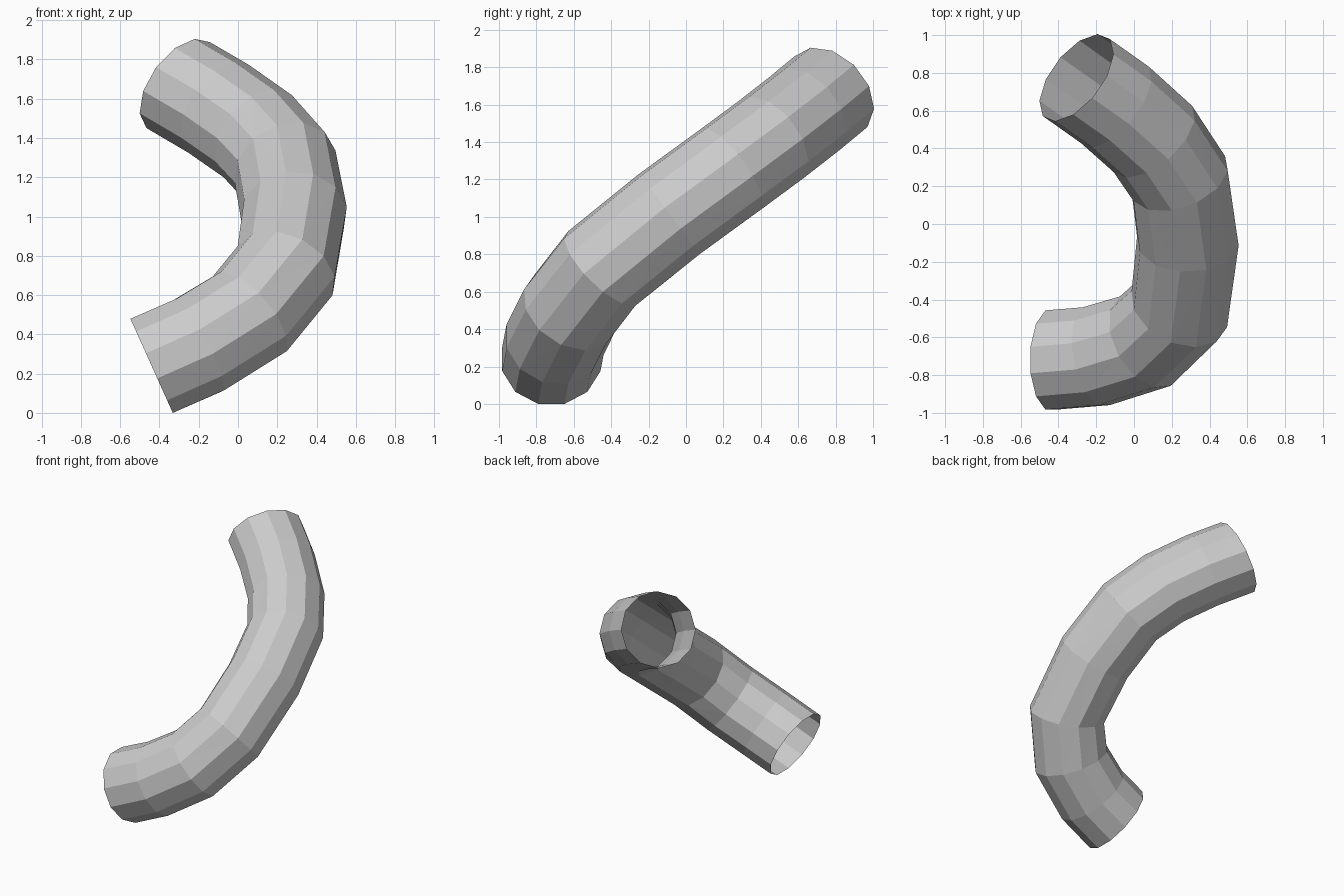
import bpy, bmesh, math
from mathutils import Vector

if "Cube" in bpy.data.objects:
    bpy.data.objects.remove(bpy.data.objects["Cube"])

SIDES, RADIUS = 12, 0.272

# Centre line of the bent pipe, bottom opening to top opening
path = [Vector(p) for p in [
    (-0.44, -0.72, 0.255), (-0.20, -0.70, 0.36), (0.06, -0.62, 0.52),
    (0.24, -0.45, 0.74), (0.285, -0.09, 1.03), (0.24, 0.24, 1.27),
    (0.10, 0.45, 1.425), (-0.10, 0.63, 1.565), (-0.305, 0.775, 1.685)]]

# Tangents: fixed at the openings, averaged in between
tangents = [Vector((0.91, 0, 0.41)).normalized()]
for a, b, c in zip(path, path[1:], path[2:]):
    tangents.append(((b - a).normalized() + (c - b).normalized()).normalized())
tangents.append(Vector((-0.69, 0.53, 0.49)).normalized())

# Rings carried along the path without twist
bm = bmesh.new()
rings = []
u = Vector((0, 1, 0))
for i, (p, t) in enumerate(zip(path, tangents)):
    if i:
        u = tangents[i - 1].rotation_difference(t) @ u
    u = (u - t * u.dot(t)).normalized()
    v = t.cross(u)
    ring = []
    for k in range(SIDES):
        a = math.tau * (k + 0.5) / SIDES
        ring.append(bm.verts.new(p + RADIUS * (math.cos(a) * u + math.sin(a) * v)))
    rings.append(ring)

# Open-ended wall of flat triangles
for r0, r1 in zip(rings, rings[1:]):
    for k in range(SIDES):
        n = (k + 1) % SIDES
        bm.faces.new((r0[k], r0[n], r1[n], r1[k]))
bmesh.ops.triangulate(bm, faces=bm.faces[:])

# Stand it on the ground
low = min(v.co.z for v in bm.verts)
bmesh.ops.translate(bm, verts=bm.verts[:], vec=(0, 0, -low))

mesh = bpy.data.meshes.new("bent_pipe")
bm.to_mesh(mesh)
bm.free()
bpy.context.collection.objects.link(bpy.data.objects.new("bent_pipe", mesh))
